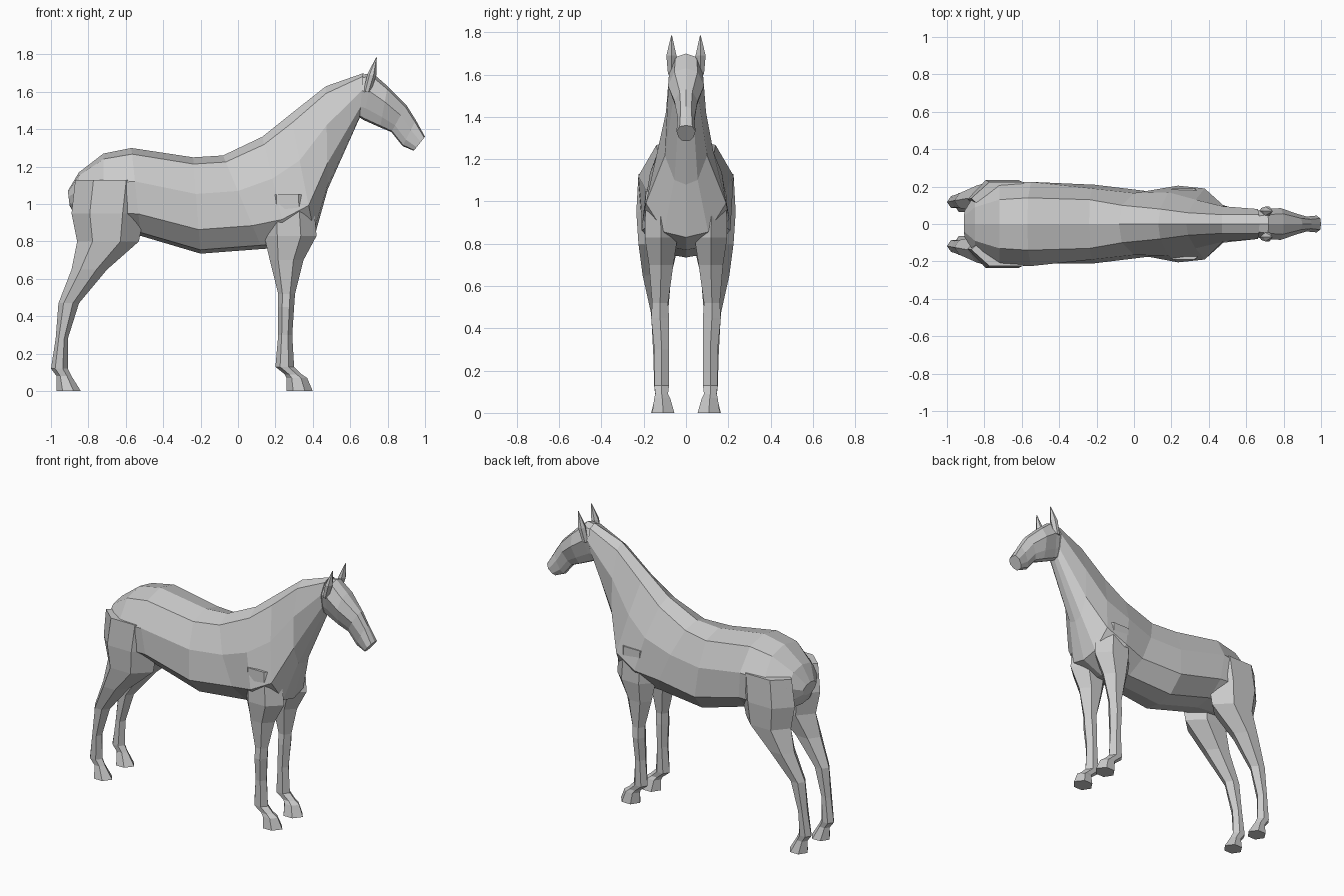
import bpy
import bmesh

# Remove the default cube only
cube = bpy.data.objects.get("Cube")
if cube:
    bpy.data.objects.remove(cube, do_unlink=True)

# Single plain grey coat
COAT = (0.6, 0.6, 0.6, 1)
coat = bpy.data.materials.new("grey coat")
coat.use_nodes = True
coat.diffuse_color = COAT
coat.node_tree.nodes["Principled BSDF"].inputs["Base Color"].default_value = COAT


def loft(name, rings, mirrored=False):
    """Skin a list of equal-length vertex rings and cap both ends."""
    bm = bmesh.new()
    loops = [[bm.verts.new(point) for point in ring] for ring in rings]
    count = len(loops[0])
    for first, second in zip(loops, loops[1:]):
        for i in range(count):
            j = (i + 1) % count
            bm.faces.new((first[i], first[j], second[j], second[i]))
    bm.faces.new(loops[0])
    bm.faces.new(list(reversed(loops[-1])))
    bmesh.ops.recalc_face_normals(bm, faces=bm.faces[:])
    mesh = bpy.data.meshes.new(name)
    bm.to_mesh(mesh)
    bm.free()
    mesh.materials.append(coat)
    obj = bpy.data.objects.new(name, mesh)
    bpy.context.collection.objects.link(obj)
    if mirrored:
        mirror = obj.modifiers.new("mirror", 'MIRROR')
        mirror.use_axis = (False, True, False)
        mirror.use_mirror_merge = False
    return obj


def torso_ring(top_x, top_z, low_x, low_z, upper, middle, lower):
    """Symmetric slice running from a ridge point down to an underside point."""
    profile = [(0, 0), (0.07, upper), (0.38, middle), (0.75, lower),
               (0.96, lower * 0.55), (1, 0)]
    side = [(top_x + (low_x - top_x) * t, width, top_z + (low_z - top_z) * t)
            for t, width in profile]
    other = [(x, -y, z) for x, y, z in reversed(side[1:-1])]
    return side + other


def leg_ring(z, back, front, inner, outer):
    """Six-sided horizontal slice with a point at the front and the back."""
    middle = (inner + outer) / 2
    length = front - back
    return [(front, middle, z),
            (front - length * 0.3, outer, z),
            (back + length * 0.25, outer, z),
            (back, middle, z),
            (back + length * 0.25, inner, z),
            (front - length * 0.3, inner, z)]


# Trunk and neck: ridge x, z, underside x, z, then three half widths
body_stations = [
    (-0.91, 1.07, -0.9, 0.99, 0.04, 0.07, 0.06),
    (-0.85, 1.17, -0.85, 0.91, 0.09, 0.16, 0.14),
    (-0.72, 1.27, -0.72, 0.85, 0.13, 0.22, 0.22),
    (-0.57, 1.3, -0.52, 0.83, 0.14, 0.225, 0.21),
    (-0.24, 1.25, -0.2, 0.735, 0.13, 0.19, 0.21),
    (-0.08, 1.26, 0.13, 0.76, 0.1, 0.165, 0.175),
    (0.13, 1.36, 0.27, 0.77, 0.08, 0.17, 0.205),
    (0.28, 1.48, 0.41, 0.83, 0.06, 0.13, 0.19),
    (0.47, 1.63, 0.48, 1.08, 0.05, 0.095, 0.1),
    (0.67, 1.7, 0.65, 1.46, 0.05, 0.08, 0.055),
]
loft("body_and_neck", [torso_ring(*s) for s in body_stations])

# Head, from the poll to the muzzle
head_stations = [
    (0.65, 1.69, 0.64, 1.47, 0.04, 0.07, 0.05),
    (0.72, 1.7, 0.67, 1.45, 0.05, 0.08, 0.05),
    (0.8, 1.63, 0.76, 1.41, 0.055, 0.085, 0.055),
    (0.9, 1.53, 0.82, 1.385, 0.03, 0.055, 0.04),
    (0.95, 1.45, 0.88, 1.31, 0.025, 0.04, 0.035),
    (1, 1.36, 0.94, 1.285, 0.03, 0.045, 0.035),
]
loft("head", [torso_ring(*s) for s in head_stations])

# Legs: height, back, front, inner and outer limits of each slice
front_stations = [
    (1.05, 0.14, 0.4, 0.06, 0.19),
    (0.83, 0.14, 0.42, 0.04, 0.195),
    (0.7, 0.17, 0.35, 0.06, 0.175),
    (0.52, 0.215, 0.305, 0.085, 0.16),
    (0.45, 0.215, 0.3, 0.08, 0.165),
    (0.3, 0.215, 0.29, 0.08, 0.15),
    (0.13, 0.2, 0.3, 0.08, 0.15),
    (0.09, 0.25, 0.34, 0.085, 0.145),
    (0.07, 0.26, 0.37, 0.075, 0.15),
    (0, 0.26, 0.4, 0.055, 0.16),
]
hind_stations = [
    (1.13, -0.87, -0.48, 0.05, 0.225),
    (0.95, -0.89, -0.5, 0.03, 0.235),
    (0.8, -0.86, -0.53, 0.035, 0.225),
    (0.65, -0.89, -0.7, 0.07, 0.205),
    (0.47, -0.96, -0.85, 0.085, 0.165),
    (0.28, -0.975, -0.91, 0.09, 0.155),
    (0.12, -1, -0.91, 0.085, 0.15),
    (0.08, -0.97, -0.89, 0.09, 0.145),
    (0, -0.97, -0.84, 0.065, 0.165),
]
loft("front_legs", [leg_ring(*s) for s in front_stations], mirrored=True)
loft("hind_legs", [leg_ring(*s) for s in hind_stations], mirrored=True)

# Ears: slim pointed slices
ear_stations = [
    (1.6, 0.67, 0.71, 0.05, 0.085),
    (1.69, 0.69, 0.74, 0.045, 0.093),
    (1.785, 0.738, 0.742, 0.066, 0.07),
]
loft("ears", [leg_ring(*s) for s in ear_stations], mirrored=True)
